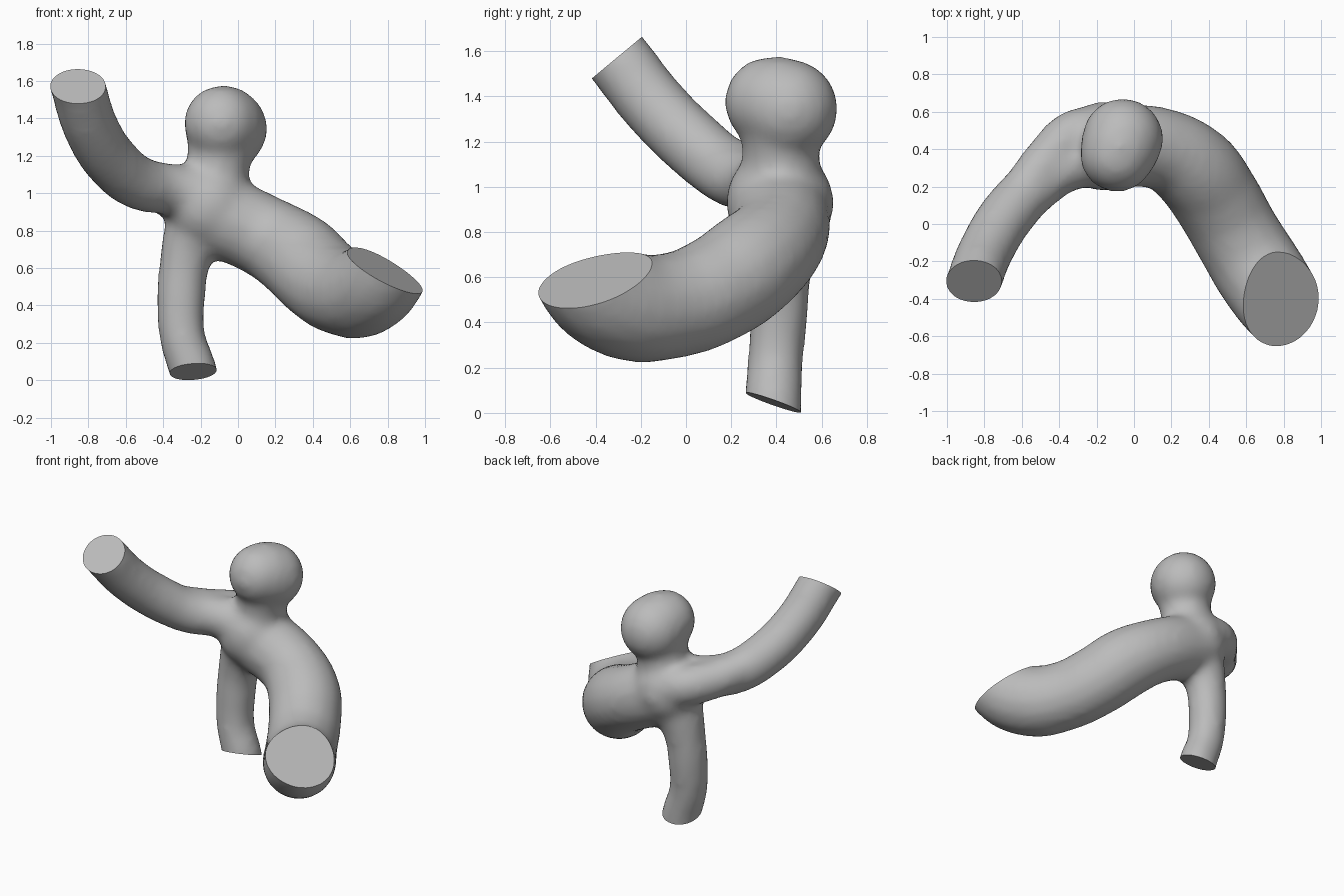
import bpy, bmesh
from mathutils import Vector, Matrix

if "Cube" in bpy.data.objects:
    bpy.data.objects.remove(bpy.data.objects["Cube"])

grey = bpy.data.materials.new("stone grey")
grey.use_nodes = True
color = (0.5, 0.5, 0.5, 1)
grey.diffuse_color = color
grey.node_tree.nodes["Principled BSDF"].inputs["Base Color"].default_value = color

scene = bpy.context.scene


def tube(name, points):
    """Smooth round limb through (x, y, z, radius) points."""
    curve = bpy.data.curves.new(name, "CURVE")
    curve.dimensions = "3D"
    curve.bevel_depth = 1
    curve.bevel_resolution = 6
    curve.use_fill_caps = True
    spline = curve.splines.new("BEZIER")
    spline.radius_interpolation = "CARDINAL"
    spline.bezier_points.add(len(points) - 1)
    for bp, (x, y, z, r) in zip(spline.bezier_points, points):
        bp.co = (x, y, z)
        bp.radius = r
        bp.handle_left_type = bp.handle_right_type = "AUTO"
    ob = bpy.data.objects.new(name, curve)
    scene.collection.objects.link(ob)
    return ob


# Limbs, each running past its cut end into the body
parts = [
    tube("raised_branch", [
        (-0.91, -0.45, 1.74, 0.145), (-0.855, -0.305, 1.57, 0.15),
        (-0.79, -0.14, 1.36, 0.15), (-0.66, 0.07, 1.155, 0.15),
        (-0.52, 0.21, 1.05, 0.145), (-0.36, 0.31, 1.02, 0.14),
        (-0.17, 0.37, 0.98, 0.17)]),
    tube("shoulder", [
        (-0.62, 0.14, 1.12, 0.12), (-0.46, 0.34, 1.04, 0.132),
        (-0.3, 0.48, 1.0, 0.14), (-0.1, 0.45, 0.95, 0.16)]),
    tube("thick_branch", [
        (0.91, -0.53, 0.93, 0.215), (0.805, -0.45, 0.61, 0.228),
        (0.685, -0.28, 0.48, 0.243), (0.55, -0.06, 0.475, 0.237),
        (0.435, 0.14, 0.55, 0.24), (0.32, 0.295, 0.66, 0.24),
        (0.15, 0.40, 0.765, 0.222), (-0.12, 0.42, 0.89, 0.225)]),
    tube("lower_stem", [
        (-0.20, 0.38, -0.15, 0.13), (-0.24, 0.385, 0.05, 0.13),
        (-0.295, 0.395, 0.22, 0.125), (-0.305, 0.41, 0.42, 0.13),
        (-0.28, 0.42, 0.65, 0.14), (-0.2, 0.42, 0.88, 0.18)]),
    tube("neck", [
        (-0.13, 0.42, 0.95, 0.2), (-0.11, 0.42, 1.13, 0.172),
        (-0.08, 0.42, 1.3, 0.19)]),
]

# Gather the limbs, the body core and the rounded knob into one mesh
bm = bmesh.new()
deps = bpy.context.evaluated_depsgraph_get()
for ob in parts:
    bm.from_mesh(ob.evaluated_get(deps).to_mesh())
bmesh.ops.remove_doubles(bm, verts=bm.verts, dist=0.0005)
for centre, radius in (((-0.16, 0.415, 0.93), 0.24),
                       ((-0.09, 0.37, 1.375), 0.2),
                       ((-0.075, 0.41, 1.365), 0.212),
                       ((-0.06, 0.455, 1.345), 0.218)):
    bmesh.ops.create_uvsphere(bm, u_segments=32, v_segments=20, radius=radius,
                              matrix=Matrix.Translation(centre))
bmesh.ops.recalc_face_normals(bm, faces=bm.faces)
mesh = bpy.data.meshes.new("branching_body")
bm.to_mesh(mesh)
bm.free()
for ob in parts:
    bpy.data.objects.remove(ob)

body = bpy.data.objects.new("branching_body", mesh)
scene.collection.objects.link(body)
bpy.context.view_layer.objects.active = body
body.select_set(True)

# Fuse and soften the joints
fuse = body.modifiers.new("fuse", "REMESH")
fuse.mode = "VOXEL"
fuse.voxel_size = 0.025
soft = body.modifiers.new("soften", "SMOOTH")
soft.factor = 0.5
soft.iterations = 14
for name in ("fuse", "soften"):
    bpy.ops.object.modifier_apply(modifier=name)

# Slice the three limb ends flat: cut centre, outward direction
cuts = [((-0.855, -0.305, 1.572), (0, -0.64, 0.77)),
        ((0.775, -0.445, 0.58), (0.53, -0.27, 1)),
        ((-0.24, 0.38, 0.048), (0.1, -0.36, -1))]
bm = bmesh.new()
bm.from_mesh(body.data)
for centre, normal in cuts:
    c = Vector(centre)
    near = [f for f in bm.faces if (f.calc_center_median() - c).length < 0.55]
    geom = list({g for f in near for g in (f, *f.edges, *f.verts)})
    bmesh.ops.bisect_plane(bm, geom=geom, plane_co=c, plane_no=Vector(normal).normalized(),
                           clear_outer=True)
    rim = [e for e in bm.edges if e.is_boundary]
    bmesh.ops.holes_fill(bm, edges=rim, sides=0)
    for e in rim:
        e.smooth = False
bmesh.ops.recalc_face_normals(bm, faces=bm.faces)
bm.to_mesh(body.data)
bm.free()

body.data.materials.clear()
body.data.materials.append(grey)
bpy.ops.object.shade_smooth_by_angle(angle=0.7, keep_sharp_edges=True)
